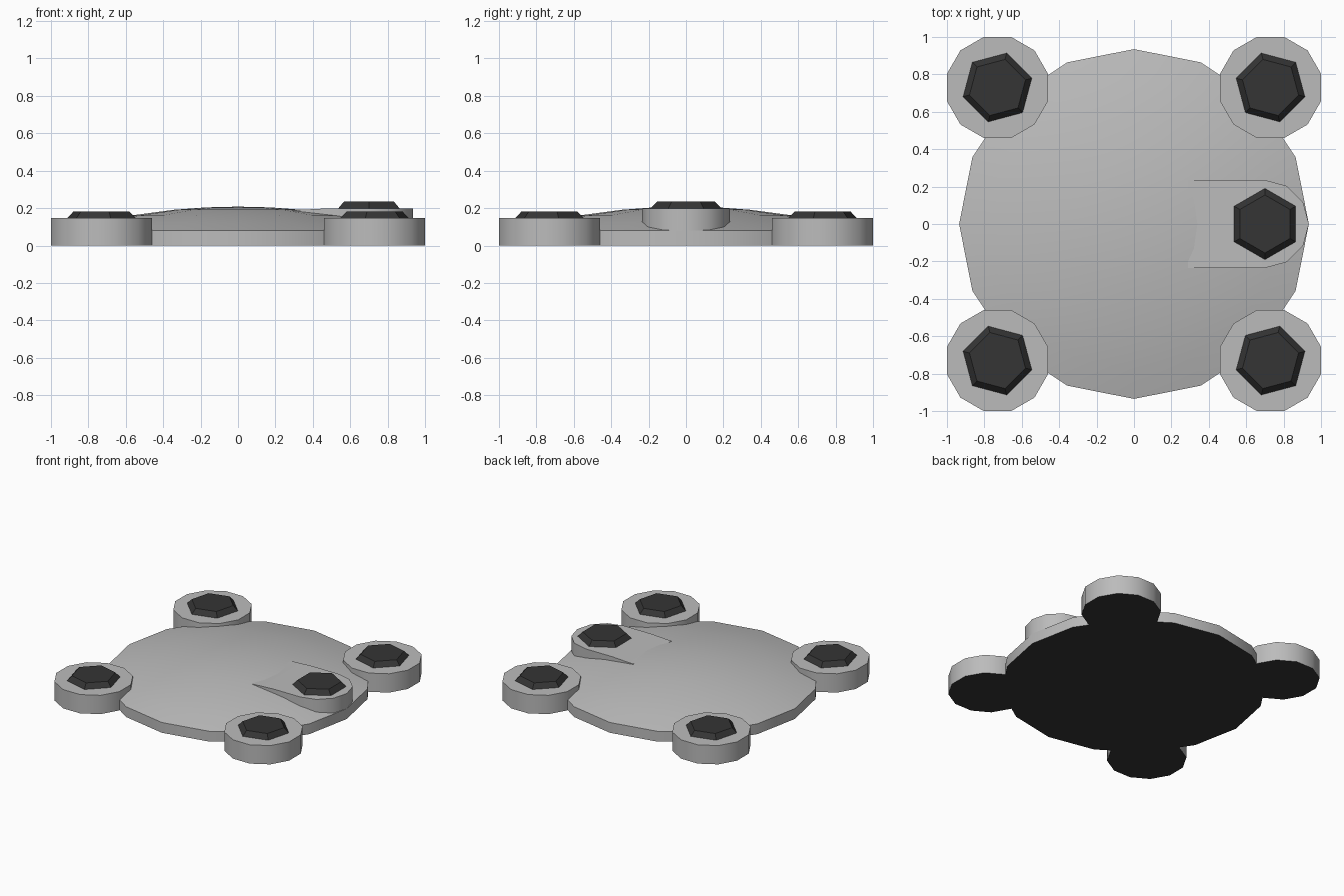
import bpy, bmesh
from math import sin, cos, radians, sqrt, pi

if "Cube" in bpy.data.objects:
    bpy.data.objects.remove(bpy.data.objects["Cube"])

dark = bpy.data.materials.new("dark")
dark.diffuse_color = (0.035, 0.035, 0.035, 1)
dark.use_nodes = True
dark.node_tree.nodes["Principled BSDF"].inputs["Base Color"].default_value = dark.diffuse_color
grey = bpy.data.materials.new("grey")
grey.diffuse_color = (0.5, 0.5, 0.5, 1)
grey.use_nodes = True
grey.node_tree.nodes["Principled BSDF"].inputs["Base Color"].default_value = grey.diffuse_color


def finish(name, bm, mats, loc=(0, 0, 0)):
    bmesh.ops.recalc_face_normals(bm, faces=bm.faces)
    # everything that lies on the ground is dark
    if len(mats) > 1:
        for f in bm.faces:
            if all(v.co.z < 0.001 for v in f.verts):
                f.material_index = 1
    me = bpy.data.meshes.new(name)
    bm.to_mesh(me)
    bm.free()
    ob = bpy.data.objects.new(name, me)
    ob.location = loc
    for m in mats:
        me.materials.append(m)
    bpy.context.collection.objects.link(ob)
    bpy.ops.object.select_all(action='DESELECT')
    ob.select_set(True)
    bpy.context.view_layer.objects.active = ob
    bpy.ops.object.shade_smooth_by_angle(angle=radians(38))
    return ob


def turned(name, profile, sides, phase, mats, loc=(0, 0, 0)):
    """Stack of (radius, z) rings, closed at both ends; radius 0 is a tip."""
    bm = bmesh.new()
    rings = []
    for r, z in profile:
        if r == 0:
            rings.append([bm.verts.new((0, 0, z))] * sides)
        else:
            rings.append([bm.verts.new((r * cos(phase + 2 * pi * i / sides),
                                        r * sin(phase + 2 * pi * i / sides), z))
                          for i in range(sides)])
    for a, b in zip(rings, rings[1:]):
        for i in range(sides):
            j = (i + 1) % sides
            quad = [a[i], a[j], b[j], b[i]]
            bm.faces.new(list(dict.fromkeys(quad)))
    for ring, (r, z) in ((rings[0], profile[0]), (rings[-1], profile[-1])):
        if r > 0:
            bm.faces.new(ring)
    return finish(name, bm, mats, loc)


def bolt(name, x, y, z, phase):
    turned(name, [(0.19, 0), (0.155, 0.036)], 6, phase, [dark], (x, y, z))


# Domed base plate
R, rim, rise = 0.935, 0.08, 0.128
sphere = (R * R + rise * rise) / (2 * rise)
dome = [(r, rim + rise - sphere + sqrt(sphere ** 2 - r * r))
        for r in (0.935, 0.78, 0.58, 0.34, 0.17, 0)]
turned("base_plate", [(R, 0)] + dome, 16, 0, [grey, dark])

# Four corner pads, each with a hex bolt pointing outwards
for sx, sy, side in ((1, 1, 45), (-1, 1, 135), (-1, -1, 225), (1, -1, 315)):
    x, y = sx * 0.73, sy * 0.73
    turned("corner_pad", [(0.28, 0), (0.28, 0.146)], 12, radians(15),
           [grey, dark], (x, y, 0))
    bolt("corner_bolt", x, y, 0.146, radians(side))

# Side boss running out of the dome, with its own bolt
bm = bmesh.new()
cx, br, top, low = 0.70, 0.235, 0.198, 0.04
tip = [(cx + br * cos(radians(a)), br * sin(radians(a))) for a in range(-90, 91, 30)]
outline = [(0.29, -br, 0.189), (0.47, -br, top)] + [(x, y, top) for x, y in tip] \
    + [(0.47, br, top), (0.29, br, 0.189)]
up = [bm.verts.new(p) for p in outline]
down = [bm.verts.new((x, y, low)) for x, y, z in outline]
bm.faces.new(up[1:-1])
bm.faces.new((up[0], up[1], up[-2], up[-1]))
bm.faces.new(down)
for i in range(len(up)):
    j = (i + 1) % len(up)
    bm.faces.new((down[i], down[j], up[j], up[i]))
finish("side_boss", bm, [grey])
bolt("side_bolt", cx, 0, top, radians(90))
